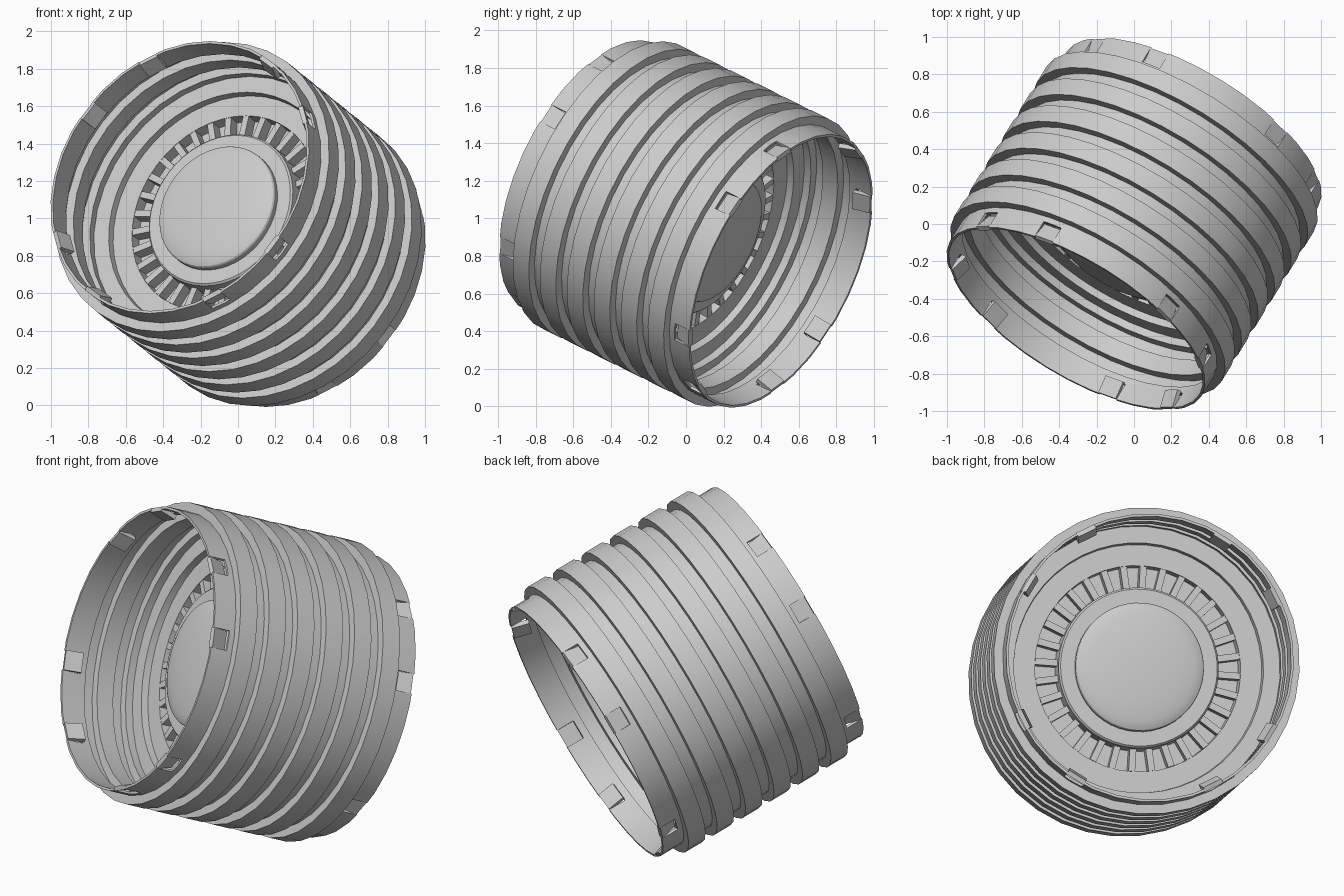
import bpy, bmesh, math
from mathutils import Matrix, Vector

if "Cube" in bpy.data.objects:
    bpy.data.objects.remove(bpy.data.objects["Cube"])

grey = bpy.data.materials.new("light grey metal")
grey.use_nodes = True
colour = (0.6, 0.6, 0.6, 1)
grey.diffuse_color = colour
grey.node_tree.nodes["Principled BSDF"].inputs["Base Color"].default_value = colour

# Tilted frame: local z runs along the barrel towards the front opening
axis = Vector((-0.483, -0.784, 0.388)).normalized()
side = Vector((0, 0, 1)).cross(axis).normalized()
up = axis.cross(side)
TILT = Matrix((side, up, axis)).transposed().to_4x4()
FRAME = Matrix.Translation((0, 0, 0.97)) @ TILT

HALF = 0.644
RIM = 0.79


def finish(name, bm, hidden=False):
    bmesh.ops.recalc_face_normals(bm, faces=bm.faces)
    mesh = bpy.data.meshes.new(name)
    bm.to_mesh(mesh)
    bm.free()
    obj = bpy.data.objects.new(name, mesh)
    bpy.context.collection.objects.link(obj)
    obj.matrix_world = FRAME
    mesh.materials.append(grey)
    if hidden:
        obj.hide_render = True
        obj.hide_viewport = True
    return obj


def smooth(obj):
    bpy.ops.object.select_all(action='DESELECT')
    obj.select_set(True)
    bpy.context.view_layer.objects.active = obj
    bpy.ops.object.shade_smooth_by_angle(angle=math.radians(30))


def lathe(bm, profile, steps, closed):
    """Spin (radius, height) points around local z."""
    verts = [bm.verts.new((r, 0, z)) for r, z in profile]
    edges = [bm.edges.new(p) for p in zip(verts, verts[1:])]
    if closed:
        edges.append(bm.edges.new((verts[-1], verts[0])))
    bmesh.ops.spin(bm, geom=verts + edges, cent=(0, 0, 0), axis=(0, 0, 1),
                   angle=math.tau, steps=steps, use_duplicate=False)
    bmesh.ops.remove_doubles(bm, verts=bm.verts, dist=0.0005)


def radial_box(bm, angle, radius, z, size, tilt=0):
    """Box at an angle round the axis; a tilt leans its top outwards."""
    m = (Matrix.Rotation(angle, 4, 'Z') @ Matrix.Translation((radius, 0, z))
         @ Matrix.Rotation(tilt, 4, 'Y') @ Matrix.Diagonal((*size, 1)))
    bmesh.ops.create_cube(bm, size=1, matrix=m)


# Corrugated sheet wall: six square ridges between two plain rims
PITCH, RIDGE, STEP, WALL = 0.183, 0.108, 0.05, 0.014
outer, inner = [(RIM, -HALF)], [(RIM - WALL, -HALF)]
for i in range(6):
    c = (i - 2.5) * PITCH
    for path, base, half in ((outer, RIM, RIDGE / 2),
                             (inner, RIM - WALL, RIDGE / 2 - WALL)):
        path += [(base, c - half), (base + STEP, c - half),
                 (base + STEP, c + half), (base, c + half)]
outer.append((RIM, HALF))
inner.append((RIM - WALL, HALF))
bm = bmesh.new()
lathe(bm, outer + inner[::-1], 36, True)
barrel = finish("barrel_wall", bm)

# Tabs bent inwards from both rims, in pairs
TAB_W, TAB_L, TAB_T = 0.11, 0.1, 0.026
cut_bm, tab_bm = bmesh.new(), bmesh.new()
for quarter in range(4):
    for offset in (-16, 16):
        a = math.radians(90 * quarter + 44 + offset)
        for s in (-1, 1):
            mid = s * (HALF - TAB_L / 2)
            radial_box(cut_bm, a, RIM, mid + s * 0.01,
                       (0.12, TAB_W, TAB_L + 0.02))
            radial_box(tab_bm, a, RIM - 0.03, mid,
                       (TAB_T, TAB_W, TAB_L), s * 0.3)
cutter = finish("tab_cutter", cut_bm, hidden=True)
finish("rim_tabs", tab_bm)
cut = barrel.modifiers.new("tab_cuts", 'BOOLEAN')
cut.operation = 'DIFFERENCE'
cut.solver = 'EXACT'
cut.object = cutter
bpy.context.view_layer.objects.active = barrel
barrel.select_set(True)
bpy.ops.object.modifier_apply(modifier=cut.name)
smooth(barrel)

# Inner bulkhead with a recessed ring for the slots, same on both sides
half_plate = [(0.785, 0.19), (0.685, 0.19), (0.68, 0.15), (0.565, 0.15),
              (0.56, 0.08), (0.445, 0.08), (0.44, 0.19), (0.43, 0.2),
              (0.36, 0.2), (0, 0.2)]
bm = bmesh.new()
for s in (-1, 1):
    lathe(bm, [(r, s * z) for r, z in half_plate], 48, False)
smooth(finish("bulkhead", bm))

# Radial bars that divide the recessed ring into slots
BARS = 32
bm = bmesh.new()
for i in range(BARS):
    for s in (-1, 1):
        radial_box(bm, math.tau * i / BARS, 0.502, s * 0.112,
                   (0.122, 0.036, 0.074))
finish("slot_bars", bm)

# Domed hub caps
HUB = 0.352
bm = bmesh.new()
dome = [(HUB, 0.195), (HUB, 0.232)]
dome += [(HUB * math.cos(t), 0.232 + 0.048 * math.sin(t))
         for t in (math.radians(10 * k) for k in range(1, 10))]
for s in (-1, 1):
    lathe(bm, [(r, s * z) for r, z in dome], 48, False)
smooth(finish("hub_caps", bm))
